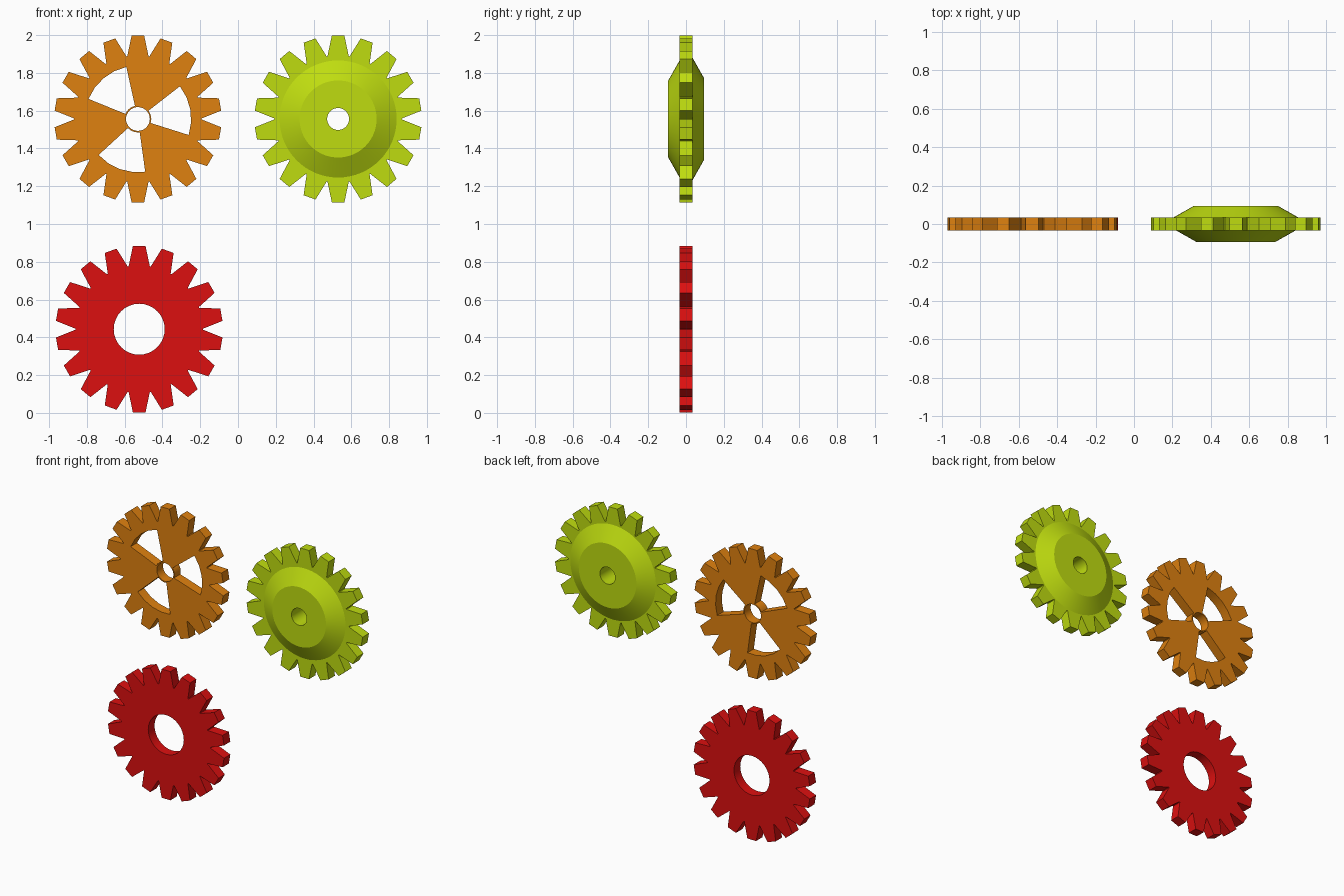
import bpy, bmesh
from math import radians, pi, cos, sin

if "Cube" in bpy.data.objects:
    bpy.data.objects.remove(bpy.data.objects["Cube"])

TEETH, TIP_R, ROOT_R, HALF = 18, 0.443, 0.337, 0.034


def polar(r, deg):
    return (r * cos(radians(deg)), r * sin(radians(deg)))


def arc(r, a, b, n):
    return [polar(r, a + (b - a) * i / n) for i in range(n + 1)]


def material(name, color):
    m = bpy.data.materials.new(name)
    m.diffuse_color = (*color, 1)
    m.use_nodes = True
    m.node_tree.nodes["Principled BSDF"].inputs["Base Color"].default_value = m.diffuse_color
    return m


def finish(name, bm, center, mat):
    bmesh.ops.remove_doubles(bm, verts=bm.verts, dist=1e-5)
    bmesh.ops.recalc_face_normals(bm, faces=bm.faces)
    me = bpy.data.meshes.new(name)
    bm.to_mesh(me)
    bm.free()
    me.materials.clear()
    me.materials.append(mat)
    ob = bpy.data.objects.new(name, me)
    ob.location = (center[0], 0, center[1])
    bpy.context.collection.objects.link(ob)
    bpy.ops.object.select_all(action='DESELECT')
    ob.select_set(True)
    bpy.context.view_layer.objects.active = ob
    bpy.ops.object.shade_smooth_by_angle(angle=radians(25))
    return ob


def gear_plate(name, hole, center, mat):
    # toothed outline with an inner opening, filled and extruded
    outline = []
    for i in range(TEETH):
        a = 90 + i * 20
        outline += [polar(TIP_R, a - 4.3), polar(TIP_R, a + 4.3),
                    polar(ROOT_R, a + 9.6), polar(ROOT_R, a + 10.4)]
    cu = bpy.data.curves.new(name + "_outline", 'CURVE')
    cu.dimensions = '2D'
    cu.fill_mode = 'BOTH'
    cu.extrude = HALF
    for pts in (outline, hole):
        sp = cu.splines.new('POLY')
        sp.points.add(len(pts) - 1)
        for p, (x, y) in zip(sp.points, pts):
            p.co = (x, y, 0, 1)
        sp.use_cyclic_u = True
    tmp = bpy.data.objects.new(name + "_outline", cu)
    bpy.context.collection.objects.link(tmp)
    dg = bpy.context.evaluated_depsgraph_get()
    me = bpy.data.meshes.new_from_object(tmp.evaluated_get(dg))
    bm = bmesh.new()
    bm.from_mesh(me)
    for v in bm.verts:
        x, y, z = v.co
        v.co = (x, -z, y)
    bpy.data.objects.remove(tmp)
    bpy.data.curves.remove(cu)
    bpy.data.meshes.remove(me)
    return finish(name, bm, center, mat)


def lathe(name, profile, center, mat, n=64):
    # closed (radius, y) profile turned around the y axis
    bm = bmesh.new()
    rings = [[bm.verts.new((r * cos(2 * pi * i / n), y, r * sin(2 * pi * i / n)))
              for i in range(n)] for r, y in profile]
    for k, ra in enumerate(rings):
        rb = rings[(k + 1) % len(rings)]
        for i in range(n):
            j = (i + 1) % n
            bm.faces.new((ra[i], ra[j], rb[j], rb[i]))
    return finish(name, bm, center, mat)


orange = material("orange", (0.74, 0.22, 0.005))
lime = material("lime", (0.52, 0.72, 0.005))
red = material("red", (0.72, 0.005, 0.005))

# Spoked gear: three wedge windows around a thin hub ring
c = (-0.53, 1.556)
windows = []
for k in range(3):
    a = 10.2 + 120 * k
    windows += arc(0.282, a - 27.7, a + 27.7, 4)
    windows += arc(0.07, a + 27.7, a + 92.3, 6)
gear_plate("spoked_gear", windows, c, orange)
lathe("spoked_gear_hub_ring",
      [(0.063, -HALF), (0.071, -HALF), (0.071, HALF), (0.063, HALF)], c, orange, 32)

# Domed gear: toothed rim with a bevelled hub through it
c = (0.53, 1.556)
gear_plate("domed_gear_rim", arc(0.29, 0, 354.375, 63), c, lime)
lathe("domed_gear_hub", [(0.058, -0.094), (0.204, -0.094), (0.31, -HALF),
                         (0.325, HALF), (0.219, 0.094), (0.058, 0.094)], c, lime)

# Plain gear with a wide bore
gear_plate("plain_gear", arc(0.135, 0, 348.75, 31), (-0.523, 0.443), red)
